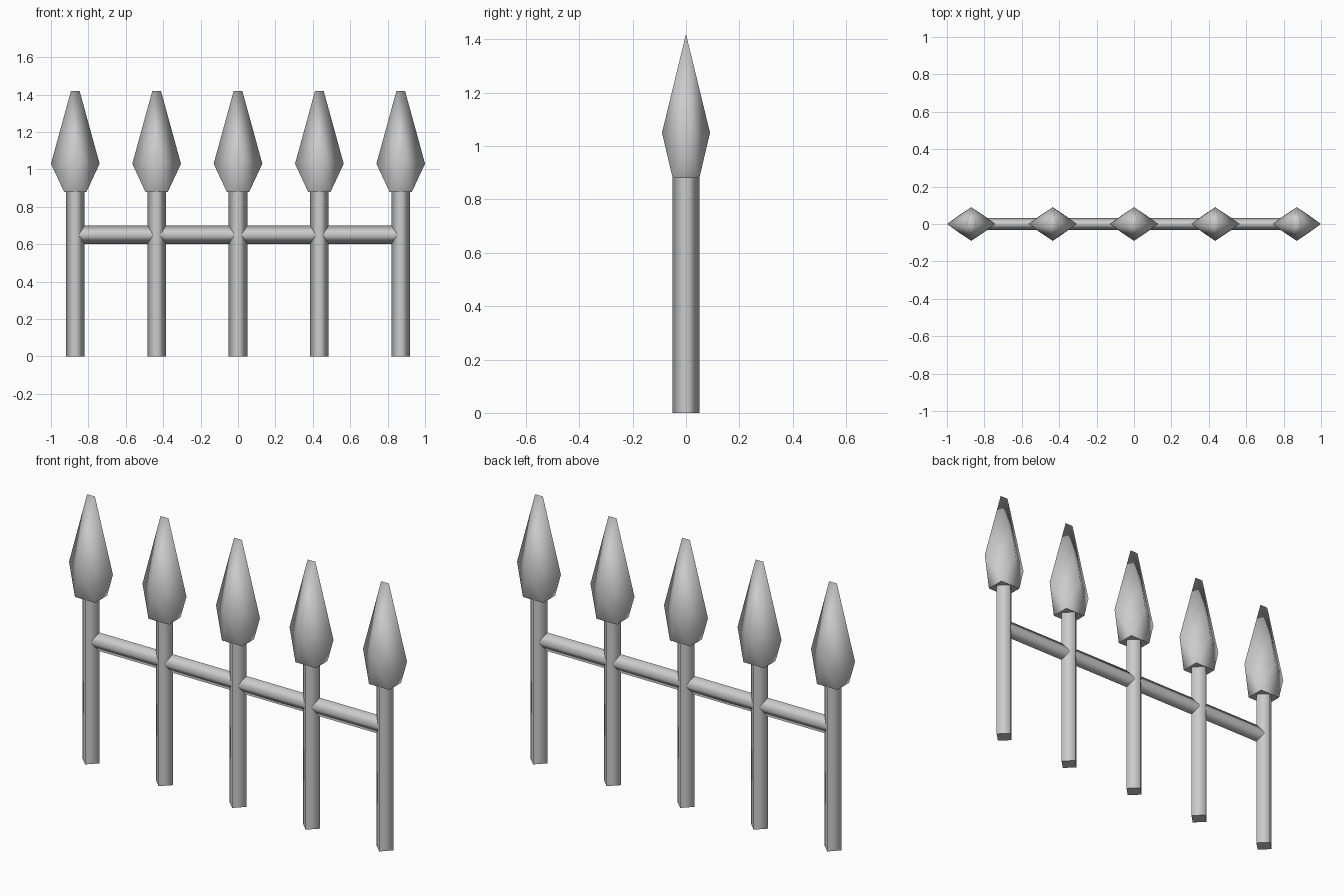
import bpy, bmesh, math

if "Cube" in bpy.data.objects:
    bpy.data.objects.remove(bpy.data.objects["Cube"])


def make(name, verts, faces, x=0.0, smooth=True):
    me = bpy.data.meshes.new(name)
    me.from_pydata(verts, [], faces)
    bm = bmesh.new()
    bm.from_mesh(me)
    bmesh.ops.recalc_face_normals(bm, faces=bm.faces)
    for f in bm.faces:
        f.smooth = smooth
    # keep end caps crisp
    for e in bm.edges:
        if any(len(f.verts) == 4 and f.calc_area() < 0.02 for f in e.link_faces):
            e.smooth = False
    bm.to_mesh(me)
    bm.free()
    ob = bpy.data.objects.new(name, me)
    ob.location.x = x
    bpy.context.collection.objects.link(ob)
    return ob


# Diamond-section prism between two matching rings
def prism(name, ring_a, ring_b, x=0.0):
    sides = [(i, (i + 1) % 4, (i + 1) % 4 + 4, i + 4) for i in range(4)]
    return make(name, ring_a + ring_b, sides + [(3, 2, 1, 0), (4, 5, 6, 7)], x)


def post_ring(z):
    return [(0.05, 0, z), (0, 0.05, z), (-0.05, 0, z), (0, -0.05, z)]


def rail_ring(x):
    return [(x, 0.032, 0.65), (x, 0, 0.70), (x, -0.032, 0.65), (x, 0, 0.60)]


# Spearhead: square base, diamond middle, flat chisel tip
def spearhead(x):
    base = [(0.06, -0.05, 0.88), (0.06, 0.05, 0.88),
            (-0.06, 0.05, 0.88), (-0.06, -0.05, 0.88)]
    middle = [(0.13, 0, 1.03), (0, 0.09, 1.05), (-0.13, 0, 1.03), (0, -0.09, 1.05)]
    tip = [(0.023, 0, 1.42), (-0.023, 0, 1.42)]
    faces = [(3, 2, 1, 0)]
    for i in range(4):
        j = (i + 1) % 4
        faces += [(i, j, 4 + i), (j, 4 + j, 4 + i)]
    faces += [(4, 5, 8), (5, 6, 9), (6, 7, 9), (7, 4, 8), (5, 9, 8), (7, 8, 9)]
    make("spearhead", base + middle + tip, faces, x)


# Five spear posts
for i in range(-2, 3):
    px = i * 0.435
    prism("post", post_ring(0), post_ring(0.88), px)
    spearhead(px)

# Cross rail
prism("rail", rail_ring(-0.87), rail_ring(0.87))
